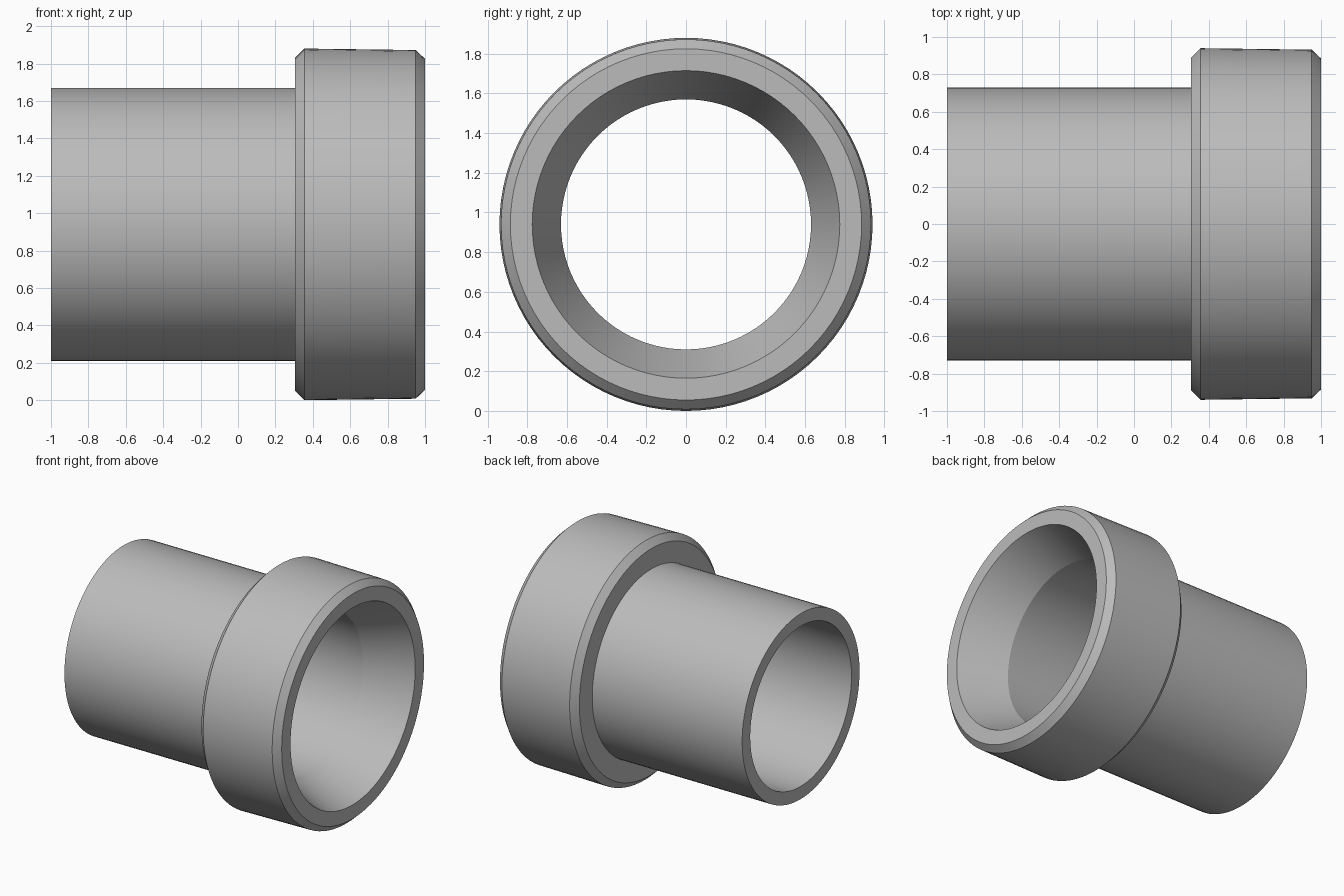
import bpy
import bmesh
from math import radians
from mathutils import Matrix, Vector

cube = bpy.data.objects.get("Cube")
if cube:
    bpy.data.objects.remove(cube, do_unlink=True)

AXIS_HEIGHT = 0.94
SEGMENTS = 96

# Closed wall section as (position along x, radius)
SECTION = [
    (-1.0, 0.63), (-1.0, 0.73),                # plain tube end
    (0.305, 0.73), (0.305, 0.89),              # collar shoulder
    (0.355, 0.94), (0.95, 0.932), (1.0, 0.885),  # chamfered collar
    (1.0, 0.775), (0.645, 0.63),               # tapered mouth
]


def grey_material():
    mat = bpy.data.materials.new("grey_metal")
    colour = (0.5, 0.5, 0.5, 1.0)
    mat.use_nodes = True
    mat.diffuse_color = colour
    mat.node_tree.nodes["Principled BSDF"].inputs["Base Color"].default_value = colour
    return mat


def lathe_x(name, section, mat):
    """Revolve a closed section about the x axis."""
    bm = bmesh.new()
    rings = []
    for i in range(SEGMENTS):
        turn = Matrix.Rotation(radians(360 * i / SEGMENTS), 3, 'X')
        rings.append([bm.verts.new(turn @ Vector((x, 0, r))) for x, r in section])
    count = len(section)
    for i in range(SEGMENTS):
        a, b = rings[i], rings[(i + 1) % SEGMENTS]
        for j in range(count):
            k = (j + 1) % count
            bm.faces.new((a[j], a[k], b[k], b[j]))
    bmesh.ops.recalc_face_normals(bm, faces=bm.faces)
    mesh = bpy.data.meshes.new(name)
    bm.to_mesh(mesh)
    bm.free()
    mesh.materials.append(mat)
    obj = bpy.data.objects.new(name, mesh)
    bpy.context.collection.objects.link(obj)
    return obj


# Flanged sleeve
sleeve = lathe_x("collared_sleeve", SECTION, grey_material())
sleeve.location.z = AXIS_HEIGHT

bpy.ops.object.select_all(action='DESELECT')
sleeve.select_set(True)
bpy.context.view_layer.objects.active = sleeve
bpy.ops.object.shade_smooth_by_angle(angle=radians(20))
